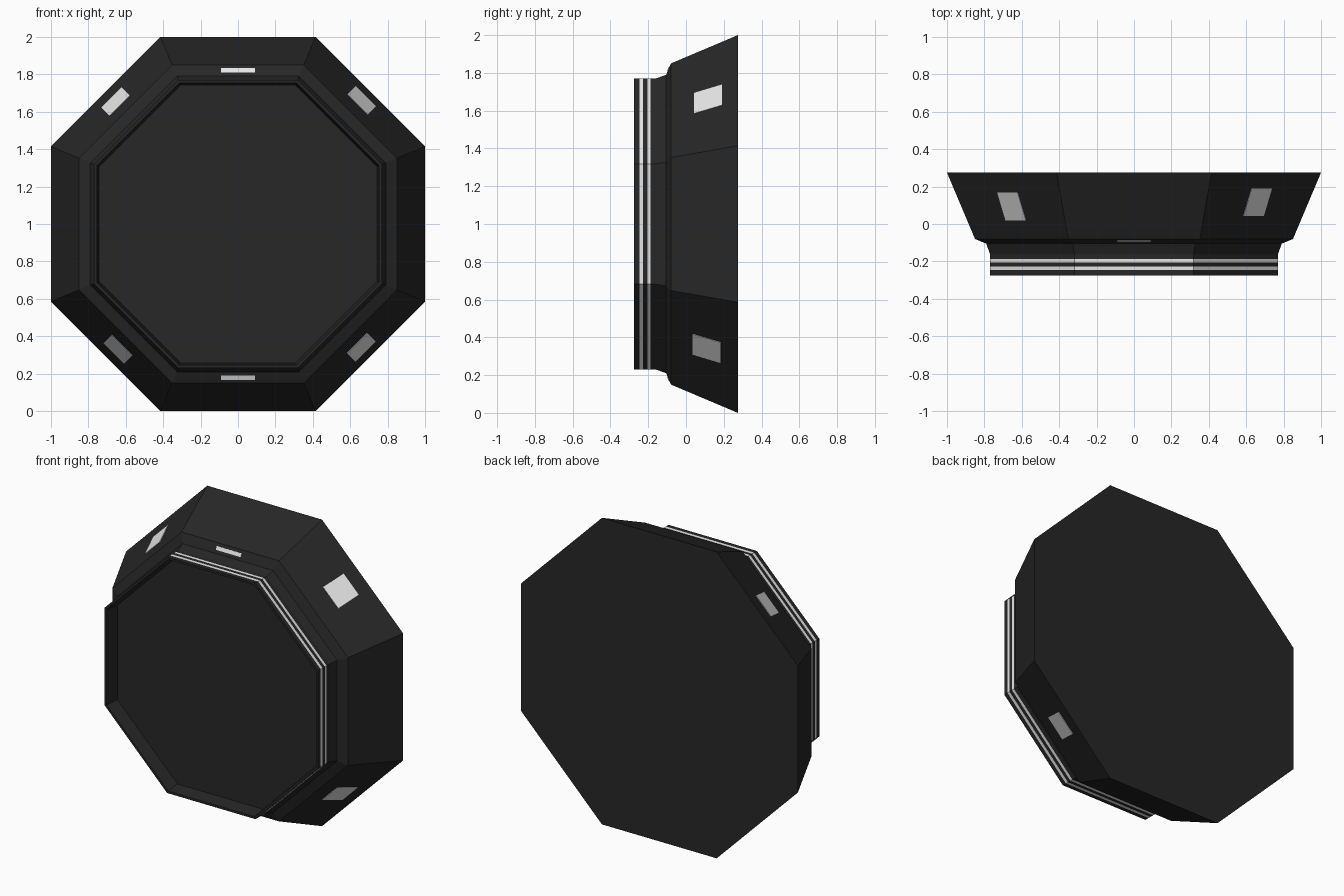
import bpy, bmesh
from math import sin, cos, pi, radians
from mathutils import Vector

cube = bpy.data.objects.get("Cube")
if cube:
    bpy.data.objects.remove(cube, do_unlink=True)


def material(name, color):
    m = bpy.data.materials.new(name)
    m.use_nodes = True
    m.diffuse_color = color
    m.node_tree.nodes["Principled BSDF"].inputs["Base Color"].default_value = color
    return m


black = material("matte black", (0.02, 0.02, 0.02, 1))
white = material("marker white", (0.8, 0.8, 0.8, 1))


def on_facet(angle, r, t, y):
    """Point at distance r along a side's normal and t along the side."""
    a = radians(angle)
    return Vector((r * cos(a) - t * sin(a), y, 1 + r * sin(a) + t * cos(a)))


def add_object(name, bm, mats):
    mesh = bpy.data.meshes.new(name)
    bmesh.ops.recalc_face_normals(bm, faces=bm.faces)
    bm.to_mesh(mesh)
    bm.free()
    for m in mats:
        mesh.materials.append(m)
    ob = bpy.data.objects.new(name, mesh)
    bpy.context.collection.objects.link(ob)
    return ob


# Octagonal housing: (y, side distance, material of the band that follows)
profile = [(0.275, 1.0, 0), (-0.08, 0.85, 0), (-0.105, 0.79, 0), (-0.16, 0.77, 0),
           (-0.187, 0.77, 1), (-0.205, 0.77, 0), (-0.228, 0.77, 1), (-0.247, 0.77, 0),
           (-0.275, 0.77, 0), (-0.275, 0.755, 0), (-0.185, 0.742, 0)]
bm = bmesh.new()
rings = []
for y, r, _ in profile:
    R = r / cos(pi / 8)
    rings.append([bm.verts.new((R * cos(pi / 8 + k * pi / 4), y,
                                1 + R * sin(pi / 8 + k * pi / 4))) for k in range(8)])
for i in range(len(rings) - 1):
    for k in range(8):
        n = (k + 1) % 8
        f = bm.faces.new((rings[i][k], rings[i][n], rings[i + 1][n], rings[i + 1][k]))
        f.material_index = profile[i][2]
bm.faces.new(rings[0])      # flat back
bm.faces.new(rings[-1])     # recessed front panel
add_object("octagonal_housing", bm, [black, white])


def plate(name, angle, t, half, start, end):
    """Thin marker lying on a sloped side, from start to end, each (y, r)."""
    slope = Vector((end[0] - start[0], end[1] - start[1])).normalized()
    out = Vector((-slope.y, slope.x)) * 0.003
    bm = bmesh.new()
    layers = []
    for s in (-1, 1):
        layers.append([bm.verts.new(on_facet(angle, r + s * out.y, t + u * half, y + s * out.x))
                       for (y, r), u in ((start, -1), (start, 1), (end, 1), (end, -1))])
    low, top = layers
    bm.faces.new(low)
    bm.faces.new(top)
    for k in range(4):
        n = (k + 1) % 4
        bm.faces.new((low[k], low[n], top[n], top[k]))
    add_object(name, bm, [white])


def slope_r(y):
    return 0.85 + (y + 0.08) * 0.15 / 0.355


# Square markers on the four diagonal sides
for name, angle, t, y in (("upper_left_marker", 45, 0, 0.117), ("upper_right_marker", 135, 0, 0.095),
                          ("lower_right_marker", 225, 0.02, 0.1), ("lower_left_marker", 315, 0, 0.11)):
    a, b = y - 0.074, y + 0.074
    plate(name, angle, t, 0.077, (a, slope_r(a)), (b, slope_r(b)))

# Slim markers on the top and bottom of the shoulder
for name, angle in (("top_marker", 90), ("bottom_marker", 270)):
    plate(name, angle, 0, 0.09, (-0.097, 0.81), (-0.088, 0.832))
